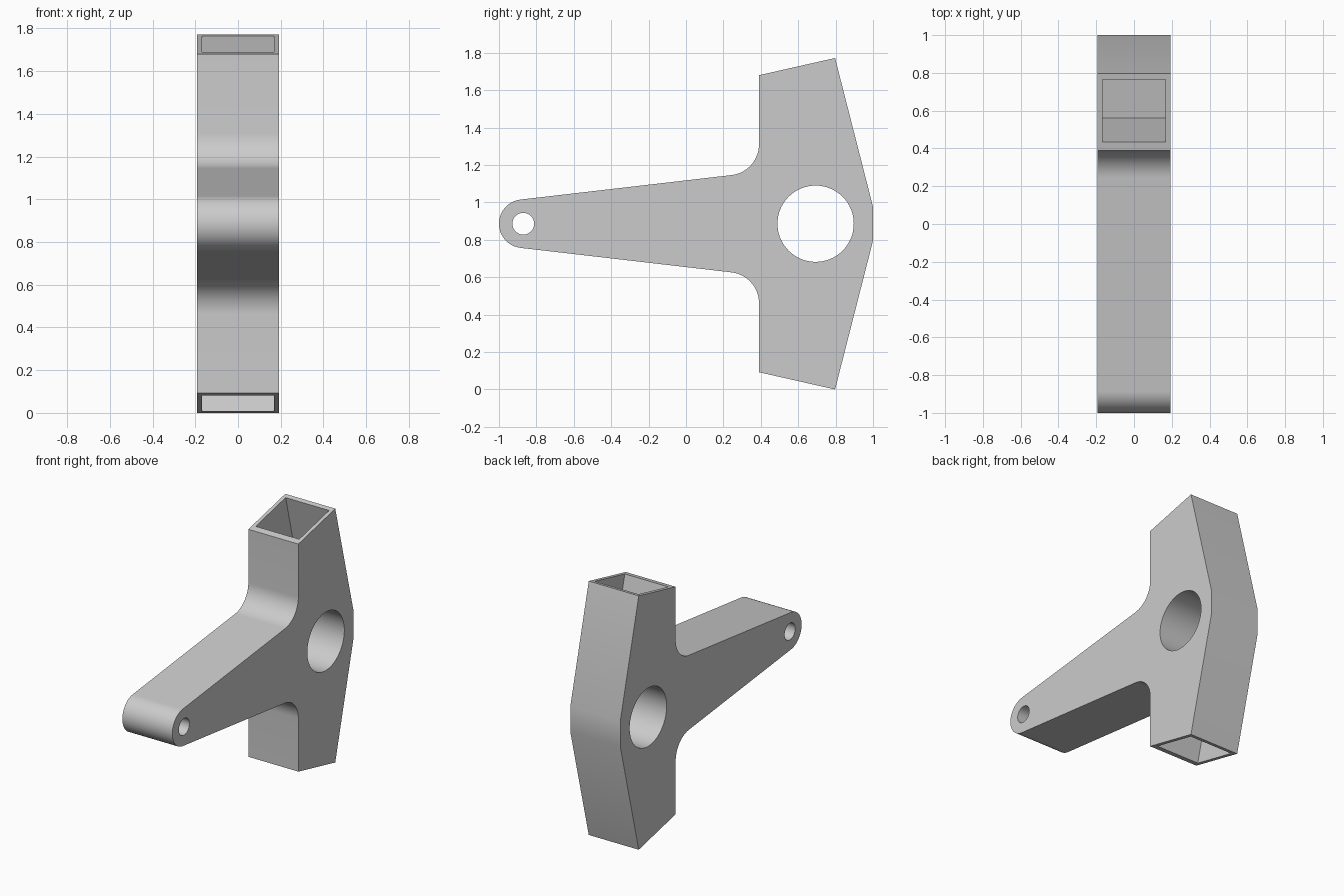
import bpy, bmesh
from math import sin, cos, radians
from mathutils import Vector

cube = bpy.data.objects.get("Cube")
if cube:
    bpy.data.objects.remove(cube, do_unlink=True)

MID = 0.886          # height of the mirror plane
HALF = 0.193         # half the plate thickness
TAPER = 6.4          # arm taper in degrees

grey = bpy.data.materials.new("plain grey")
grey.use_nodes = True
grey.diffuse_color = (0.6, 0.6, 0.6, 1)
grey.node_tree.nodes["Principled BSDF"].inputs["Base Color"].default_value = (0.6, 0.6, 0.6, 1)


def arc(cy, cz, r, a0, a1, n):
    """Points of an arc in the side plane."""
    angles = [radians(a0 + (a1 - a0) * i / n) for i in range(n + 1)]
    return [(cy + r * cos(a), cz + r * sin(a)) for a in angles]


def prism(name, outline, half):
    """Side outline (y, z from the mirror plane) extruded along x."""
    bm = bmesh.new()
    face = bm.faces.new([bm.verts.new((-half, y, z + MID)) for y, z in outline])
    new = bmesh.ops.extrude_face_region(bm, geom=[face])["geom"]
    verts = [v for v in new if isinstance(v, bmesh.types.BMVert)]
    bmesh.ops.translate(bm, verts=verts, vec=Vector((2 * half, 0, 0)))
    bmesh.ops.recalc_face_normals(bm, faces=bm.faces)
    mesh = bpy.data.meshes.new(name)
    bm.to_mesh(mesh)
    bm.free()
    mesh.materials.append(grey)
    obj = bpy.data.objects.new(name, mesh)
    bpy.context.collection.objects.link(obj)
    return obj


# Upper half of the outline: rounded arm tip, fillet, end post, back edge
upper = arc(-0.87, 0, 0.13, 180, 90 + TAPER, 14)
upper += arc(0.225, 0.424, 0.165, -90 + TAPER, 0, 14)
upper += [(0.39, 0.794), (0.797, 0.886), (1.0, 0.09)]
lower = [(y, -z) for y, z in reversed(upper[1:])]
body = prism("bracket_body", upper + lower, HALF)

# Cutters: two cross holes and a leaning blind pocket in each end
pocket = [(0.435, 0.9), (0.765, 0.975), (0.88, 0.375), (0.56, 0.3)]
lean = Vector((0.125, -0.5))
rim_front, rim_back = Vector((0.435, 0.804)), Vector((0.765, 0.879))
pocket = [rim_front - lean * 0.2, rim_back - lean * 0.2, rim_back + lean, rim_front + lean]
cutters = [
    prism("pin_hole_cutter", arc(-0.87, 0, 0.058, 0, 352.5, 47), 0.3),
    prism("main_hole_cutter", arc(0.693, 0, 0.204, 0, 354.375, 63), 0.3),
    prism("top_pocket_cutter", [tuple(p) for p in pocket], 0.168),
    prism("bottom_pocket_cutter", [(p.x, -p.y) for p in pocket], 0.168),
]

bpy.ops.object.select_all(action="DESELECT")
bpy.context.view_layer.objects.active = body
body.select_set(True)
for cutter in cutters:
    cutter.hide_render = True
    mod = body.modifiers.new(cutter.name, "BOOLEAN")
    mod.operation = "DIFFERENCE"
    mod.solver = "EXACT"
    mod.object = cutter
    bpy.ops.object.modifier_apply(modifier=mod.name)
    bpy.data.objects.remove(cutter, do_unlink=True)

bpy.ops.object.shade_smooth_by_angle(angle=radians(30))
